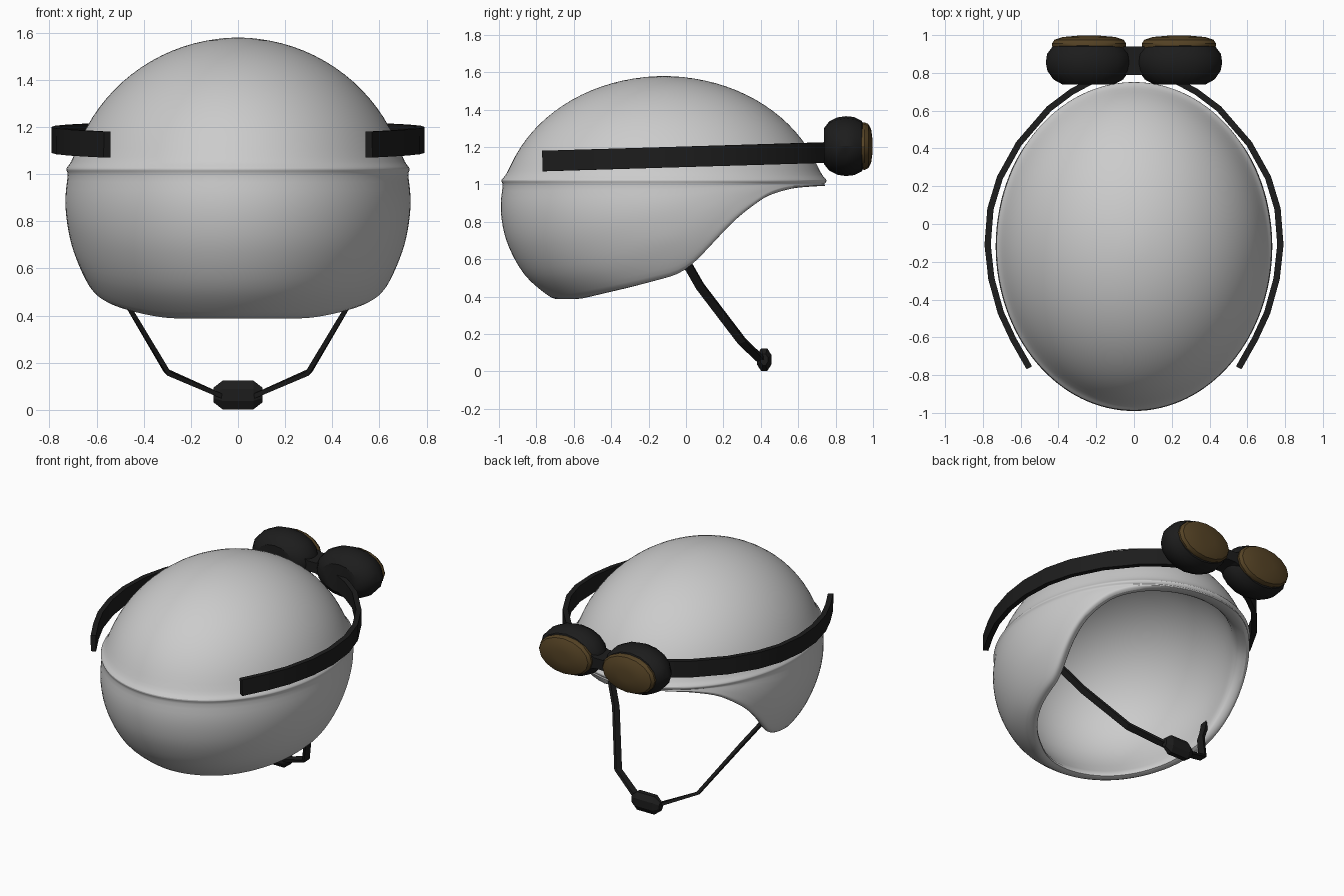
import bpy, bmesh
from math import sin, cos, pi, sqrt, radians
from mathutils import Vector

if "Cube" in bpy.data.objects:
    bpy.data.objects.remove(bpy.data.objects["Cube"])


def material(name, rgb):
    m = bpy.data.materials.new(name)
    m.diffuse_color = (*rgb, 1)
    m.use_nodes = True
    m.node_tree.nodes["Principled BSDF"].inputs["Base Color"].default_value = m.diffuse_color
    return m


BLACK = material("black_rubber", (0.012, 0.012, 0.012))
AMBER = material("amber_lens", (0.09, 0.055, 0.018))


def lerp_table(table, v):
    """Piecewise linear lookup in (key, value) pairs sorted by key."""
    if v <= table[0][0]:
        return table[0][1]
    for (a, fa), (b, fb) in zip(table, table[1:]):
        if v <= b:
            return fa + (fb - fa) * (v - a) / (b - a)
    return table[-1][1]


def loft(name, rings, mat=None, angle=35):
    """Skin equal-length rings of points and cap both ends."""
    bm = bmesh.new()
    vs = [[bm.verts.new(p) for p in r] for r in rings]
    n = len(rings[0])
    for a, b in zip(vs, vs[1:]):
        for i in range(n):
            j = (i + 1) % n
            bm.faces.new((a[i], a[j], b[j], b[i]))
    bm.faces.new(vs[0])
    bm.faces.new(vs[-1])
    bmesh.ops.recalc_face_normals(bm, faces=bm.faces)
    me = bpy.data.meshes.new(name)
    bm.to_mesh(me)
    bm.free()
    ob = bpy.data.objects.new(name, me)
    bpy.context.collection.objects.link(ob)
    if mat:
        me.materials.append(mat)
    bpy.ops.object.select_all(action='DESELECT')
    ob.select_set(True)
    bpy.context.view_layer.objects.active = ob
    bpy.ops.object.shade_smooth_by_angle(angle=radians(angle))
    return ob


def ribbon(name, pts, ref, width, thick):
    """Flat strap along a path, its width lying towards ref."""
    pts = [Vector(p) for p in pts]
    rings = []
    for i, p in enumerate(pts):
        t = (pts[min(i + 1, len(pts) - 1)] - pts[max(i - 1, 0)]).normalized()
        w = (Vector(ref) - t * t.dot(Vector(ref))).normalized()
        n = t.cross(w)
        rings.append([p + w * a * width / 2 + n * b * thick / 2
                      for a, b in ((1, 1), (1, -1), (-1, -1), (-1, 1))])
    return loft(name, rings, BLACK, 20)


# Helmet shell: egg-shaped plan, domed crown, rim ridge, low nape, thick lip
RX, RY, CY, SEG = 0.735, 0.877, -0.118, 64
LOWER = [(0.38, 0.66), (0.42, 0.735), (0.46, 0.80), (0.52, 0.86), (0.60, 0.915),
         (0.70, 0.965), (0.80, 0.992), (0.88, 1.0), (0.96, 0.993), (1.005, 0.98)]
HEM = [(-0.6, 0.395), (-0.3, 0.46), (-0.02, 0.53), (0.05, 0.585), (0.27, 0.82),
       (0.45, 0.95), (0.6, 0.99), (0.76, 1.005)]


def hem_height(th):
    z = 0.6
    for _ in range(30):
        s = lerp_table(LOWER, z)
        z = 0.5 * z + 0.5 * lerp_table(HEM, CY + RY * s * sin(th))
    return z


def inner_scale(z):
    if z > 0.85:
        return 0.885 * sqrt(max(0.003, 1 - ((z - 0.85) / 0.645) ** 2))
    return lerp_table(LOWER, z) - 0.11


angles = [2 * pi * i / SEG for i in range(SEG)]
hems = [hem_height(t) for t in angles]


def shell_ring(f):
    ring = []
    for t, h in zip(angles, hems):
        s, z = f(h)
        ring.append((RX * s * cos(t), CY + RY * s * sin(t), z))
    return ring


rings = []
for i in range(10):
    phi = 0.05 + 1.228 * i / 9
    rings.append(shell_ring(lambda h: (sin(phi), 0.85 + 0.731 * cos(phi))))
for s, z in ((0.975, 1.04), (0.995, 1.024), (0.992, 1.014)):
    rings.append(shell_ring(lambda h: (s, z)))
for i in range(9):
    k = i / 8
    def low(h):
        z = 1.004 + (h + 0.012 - 1.004) * k if h < 0.98 else 1.004 - 0.012 * k
        return lerp_table(LOWER, z), z
    rings.append(shell_ring(low))
rings.append(shell_ring(lambda h: (lerp_table(LOWER, h) - 0.02, h - 0.012)))
rings.append(shell_ring(lambda h: (lerp_table(LOWER, h) - 0.085, h - 0.005)))
for i in range(11):
    k = sin(pi / 2 * i / 10)
    def inside(h):
        z0 = h + 0.025
        z = z0 + (1.493 - z0) * k
        return inner_scale(z), z
    rings.append(shell_ring(inside))
shell = loft("helmet_shell", rings, angle=60)
sub = shell.modifiers.new("smooth", 'SUBSURF')
sub.levels = sub.render_levels = 1

# Goggle strap halves, ending short of the back of the helmet
STRAP = [(0.555, -0.76), (0.64, -0.61), (0.705, -0.47), (0.755, -0.29),
         (0.775, -0.11), (0.76, 0.08), (0.71, 0.245), (0.61, 0.425),
         (0.45, 0.61), (0.33, 0.70), (0.2, 0.77)]
CHIN = [(0.62, -0.06, 0.68), (0.545, 0.015, 0.56), (0.475, 0.075, 0.455),
        (0.30, 0.30, 0.16), (0.06, 0.41, 0.055)]


def oval(cx, y, cz, rx, rz, n=16):
    return [(cx + rx * cos(2 * pi * i / n), y, cz + rz * sin(2 * pi * i / n))
            for i in range(n)]


for side, sx in (("right", 1), ("left", -1)):
    ribbon("goggle_strap_" + side,
           [(sx * x, y, 1.125 + 0.03 * (y + 0.77)) for x, y in STRAP],
           (0, 0, 1), 0.11, 0.033)
    ribbon("chin_strap_" + side, [(sx * x, y, z) for x, y, z in CHIN],
           (0, 1, 0), 0.046, 0.02)
    # Rounded eye cup and domed lens
    cup = [(0.738, 0.6), (0.765, 0.82), (0.81, 0.96), (0.855, 1.0),
           (0.90, 0.97), (0.94, 0.84), (0.95, 0.7)]
    loft("goggle_cup_" + side,
         [oval(sx * 0.242, y, 1.205, 0.225 * r, 0.16 * r) for y, r in cup], BLACK, 30)
    lens = [(0.93, 0.98), (0.955, 1.0), (0.975, 0.93), (0.99, 0.7), (0.997, 0.3)]
    loft("goggle_lens_" + side,
         [oval(sx * 0.238, y, 1.205, 0.197 * r, 0.127 * r) for y, r in lens], AMBER, 30)

# Nose bridge between the cups
loft("goggle_bridge", [[(x, y, 1.2 + dz) for y, dz in
                        ((0.79, h), (0.94, h), (0.94, -h), (0.79, -h))]
                       for x, h in ((-0.09, 0.06), (-0.03, 0.035), (0.03, 0.035), (0.09, 0.06))],
     BLACK, 20)

# Chin cup: short eight-sided pad with tapered ends
loft("chin_pad", [[(x, 0.418 + 0.042 * k * cos(pi / 4 * i + pi / 8),
                    0.063 + 0.066 * k * sin(pi / 4 * i + pi / 8)) for i in range(8)]
                  for x, k in ((-0.105, 0.5), (-0.065, 1.0), (0.065, 1.0), (0.105, 0.5))],
     BLACK, 20)
